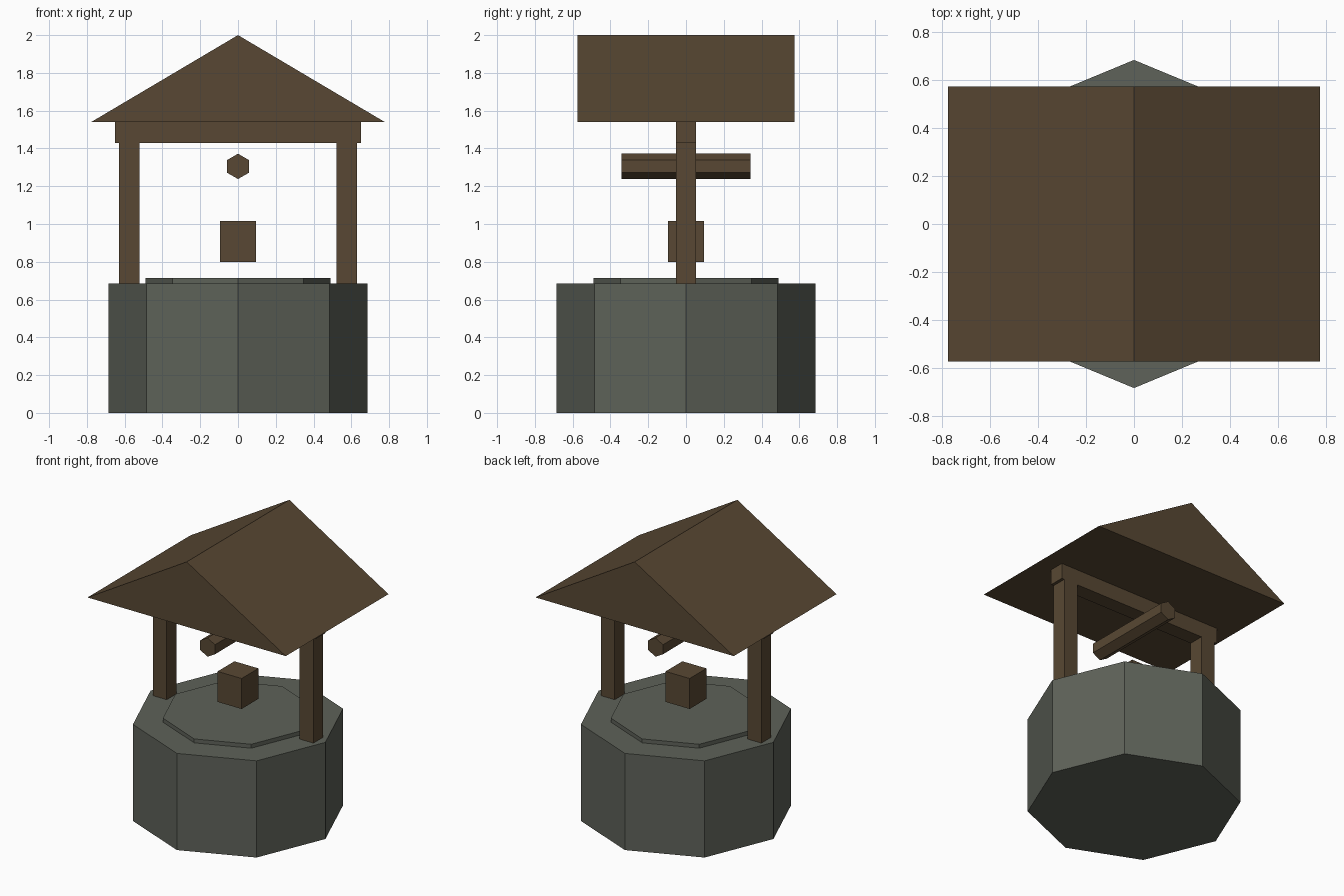
import bpy, math

if "Cube" in bpy.data.objects:
    bpy.data.objects.remove(bpy.data.objects["Cube"])


def material(name, rgb):
    m = bpy.data.materials.new(name)
    m.diffuse_color = (*rgb, 1)
    m.use_nodes = True
    m.node_tree.nodes["Principled BSDF"].inputs["Base Color"].default_value = m.diffuse_color
    return m


stone = material("grey stone", (0.112, 0.122, 0.100))
wood = material("brown wood", (0.098, 0.064, 0.033))


def prism(name, profile, depth, mat, axis="z", start=0.0):
    """Extrude a 2D profile along z (profile = x, y) or y (profile = x, z)."""
    n = len(profile)
    ends = (start, start + depth)
    if axis == "z":
        verts = [(a, b, e) for e in ends for a, b in profile]
    else:
        verts = [(a, -e, b) for e in ends for a, b in profile]
    faces = [tuple(reversed(range(n))), tuple(range(n, 2 * n))]
    faces += [(i, (i + 1) % n, n + (i + 1) % n, n + i) for i in range(n)]
    mesh = bpy.data.meshes.new(name)
    mesh.from_pydata(verts, [], faces)
    mesh.materials.append(mat)
    mesh.update()
    obj = bpy.data.objects.new(name, mesh)
    bpy.context.collection.objects.link(obj)
    return obj


def ngon(sides, radius, first=0.0, centre=(0, 0)):
    return [(centre[0] + radius * math.cos(first + math.tau * i / sides),
             centre[1] + radius * math.sin(first + math.tau * i / sides))
            for i in range(sides)]


def rect(x0, x1, y0, y1):
    return [(x0, y0), (x1, y0), (x1, y1), (x0, y1)]


# Stone base and raised inner slab
prism("stone_wall", ngon(8, 0.685), 0.685, stone)
prism("inner_slab", ngon(8, 0.49), 0.028, stone, start=0.685)

# Posts and crossbeam
for side, x in (("left", -0.575), ("right", 0.575)):
    prism(side + "_post", rect(x - 0.054, x + 0.054, -0.054, 0.054),
          0.745, wood, start=0.685)
prism("crossbeam", rect(-0.65, 0.65, -0.054, 0.054), 0.11, wood, start=1.43)

# Gabled roof with its ridge running front to back
prism("roof", [(-0.777, 1.54), (0.777, 1.54), (0, 2.0)], 1.15, wood, "y", -0.575)

# Six-sided winding axle, pointed edge up
prism("axle", ngon(6, 0.067, math.pi / 2, (0, 1.305)), 0.682, wood, "y", -0.341)

# Hanging bucket
prism("bucket", rect(-0.094, 0.094, -0.094, 0.094), 0.216, wood, start=0.799)
